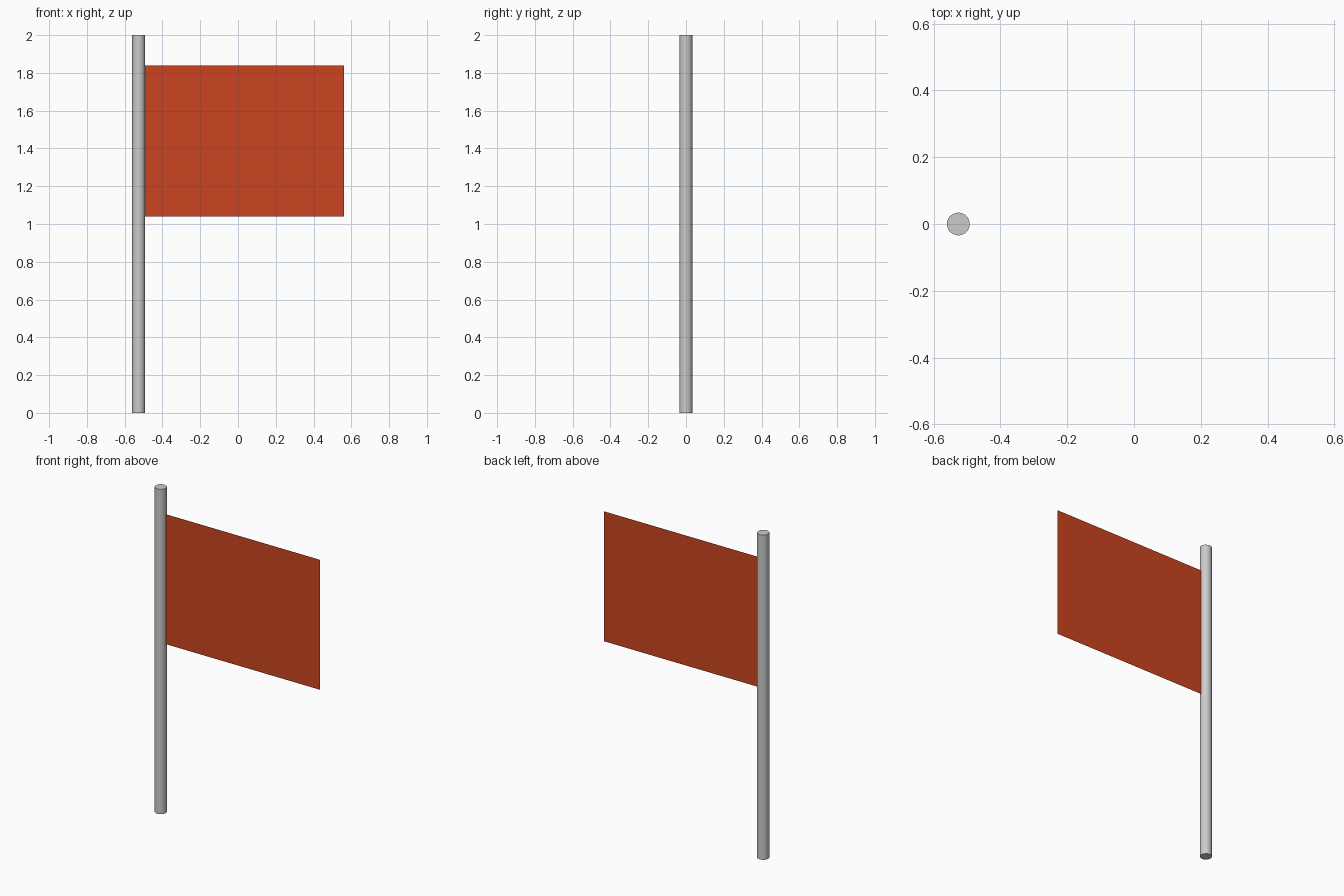
import bpy, bmesh
from math import radians

if "Cube" in bpy.data.objects:
    bpy.data.objects.remove(bpy.data.objects["Cube"])

POLE_X, POLE_R, POLE_H = -0.526, 0.034, 2.0

# Pole: round upright with flat ends
bpy.ops.mesh.primitive_cylinder_add(vertices=32, radius=POLE_R, depth=POLE_H,
                                    location=(POLE_X, 0, POLE_H / 2))
pole = bpy.context.object
pole.name = "pole"
bpy.ops.object.shade_smooth_by_angle(angle=radians(40))

# Flag: a single flat sheet fixed to the pole's side
left, right, bottom, top = POLE_X + POLE_R - 0.004, 0.56, 1.04, 1.84
bm = bmesh.new()
corners = [(left, bottom), (right, bottom), (right, top), (left, top)]
bm.faces.new([bm.verts.new((x, 0, z)) for x, z in corners])
mesh = bpy.data.meshes.new("flag")
bm.to_mesh(mesh)
bm.free()
flag = bpy.data.objects.new("flag", mesh)
bpy.context.collection.objects.link(flag)

cloth = bpy.data.materials.new("red_cloth")
cloth.diffuse_color = (0.6, 0.06, 0.015, 1)
cloth.use_nodes = True
cloth.node_tree.nodes["Principled BSDF"].inputs["Base Color"].default_value = cloth.diffuse_color
mesh.materials.append(cloth)
